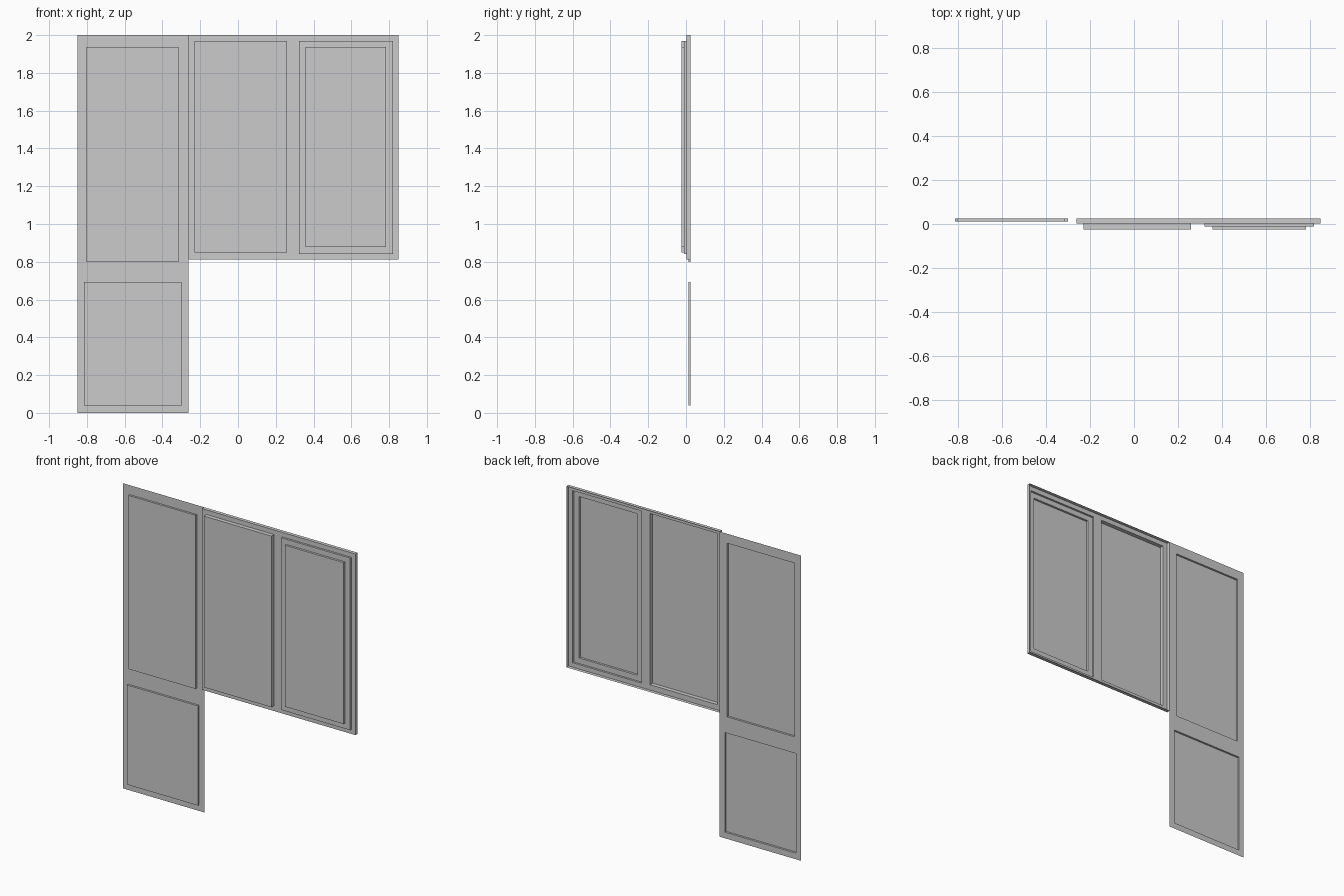
import bpy, bmesh

if "Cube" in bpy.data.objects:
    bpy.data.objects.remove(bpy.data.objects["Cube"])

# Rectangles are (x0, x1, z0, z1); the model is a pressed open-backed sheet.

def quad(bm, pts):
    bm.faces.new([bm.verts.new(p) for p in pts])

def flat(bm, r, y, holes=()):
    """Front-facing rectangle at depth y, leaving the holes open."""
    xs = sorted({r[0], r[1], *[v for h in holes for v in h[:2]]})
    zs = sorted({r[2], r[3], *[v for h in holes for v in h[2:]]})
    for a, b in zip(xs, xs[1:]):
        for c, d in zip(zs, zs[1:]):
            mx, mz = (a + b) / 2, (c + d) / 2
            if not any(h[0] < mx < h[1] and h[2] < mz < h[3] for h in holes):
                quad(bm, [(a, y, c), (b, y, c), (b, y, d), (a, y, d)])

def walls(bm, r, front, back):
    """Four side walls of a rectangle between two depths."""
    a, b, c, d = r
    ring = [(a, c), (b, c), (b, d), (a, d)]
    for (x, z), (u, w) in zip(ring, ring[1:] + ring[:1]):
        quad(bm, [(x, front, z), (x, back, z), (u, back, w), (u, front, w)])

def raised(bm, r, front, back, holes=()):
    walls(bm, r, front, back)
    flat(bm, r, front, holes)

def finish(bm, name):
    bmesh.ops.remove_doubles(bm, verts=bm.verts, dist=1e-5)
    me = bpy.data.meshes.new(name)
    bm.to_mesh(me)
    bm.free()
    bpy.context.collection.objects.link(bpy.data.objects.new(name, me))

BACK, DOOR, FRAME, STEP, FRONT = 0.025, 0.012, 0.002, -0.011, -0.025

# Door sheet with two raised panels
upper = (-0.803, -0.316, 0.80, 1.938)
lower = (-0.815, -0.30, 0.04, 0.693)
bm = bmesh.new()
flat(bm, (-0.85, -0.262, 0, 2), BACK, [upper, lower])
for p in (upper, lower):
    raised(bm, p, DOOR, BACK)
finish(bm, "door")

# Window frame with a plain pane and a stepped pane
middle = (-0.23, 0.26, 0.848, 1.97)
sash = (0.322, 0.82, 0.842, 1.97)
pane = (0.358, 0.784, 0.878, 1.936)
bm = bmesh.new()
raised(bm, (-0.262, 0.85, 0.813, 2), FRAME, BACK, [middle, sash])
raised(bm, middle, FRONT, FRAME)
raised(bm, sash, STEP, FRAME, [pane])
raised(bm, pane, FRONT, STEP)
finish(bm, "window")
